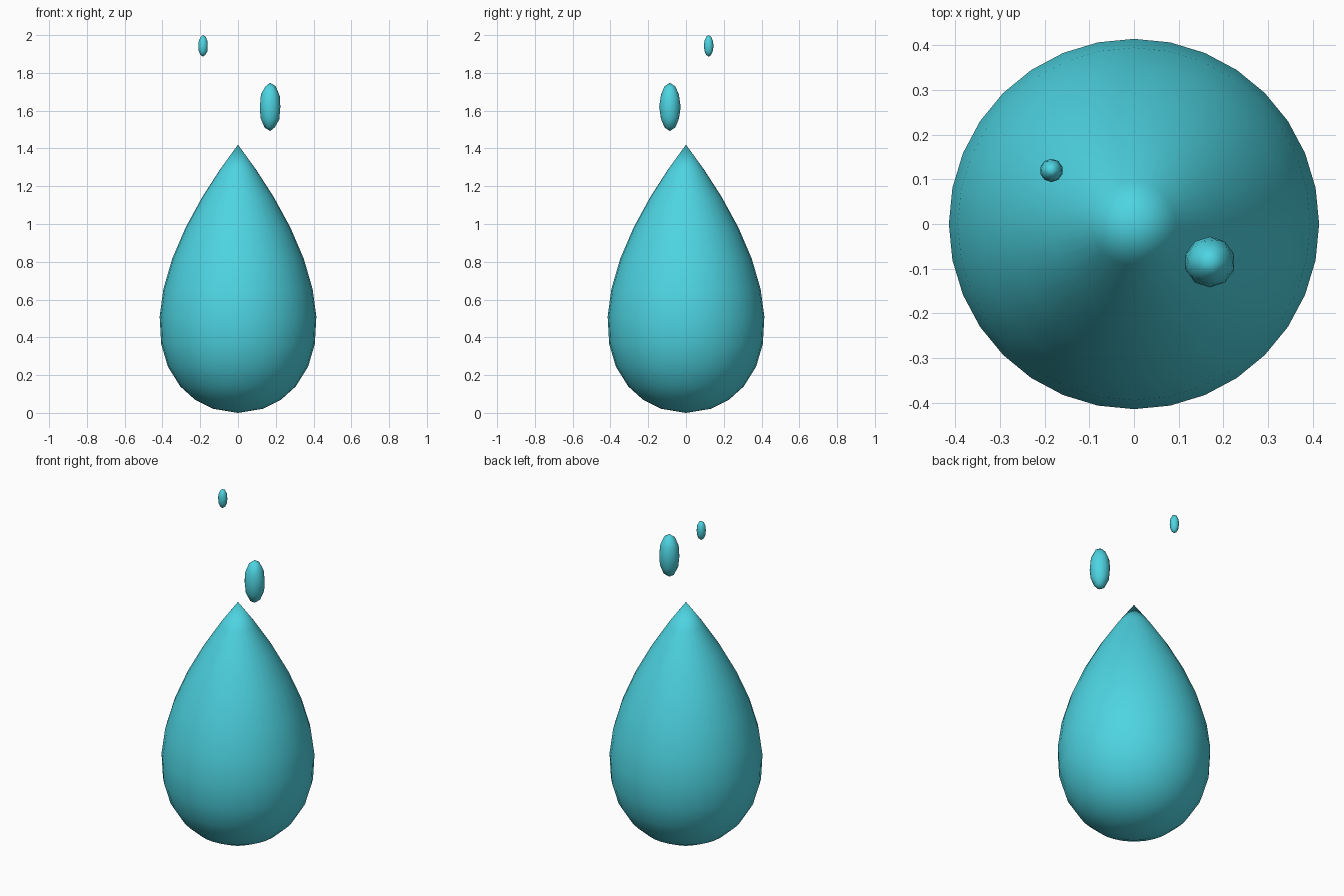
import bpy, bmesh, math
from mathutils import Matrix

if "Cube" in bpy.data.objects:
    bpy.data.objects.remove(bpy.data.objects["Cube"])

water = bpy.data.materials.new("water_cyan")
water.diffuse_color = (0.075, 0.66, 0.76, 1)
water.use_nodes = True
water.node_tree.nodes["Principled BSDF"].inputs["Base Color"].default_value = water.diffuse_color


def finish(bm, name):
    bmesh.ops.recalc_face_normals(bm, faces=bm.faces)
    for f in bm.faces:
        f.smooth = True
    mesh = bpy.data.meshes.new(name)
    bm.to_mesh(mesh)
    bm.free()
    mesh.materials.append(water)
    obj = bpy.data.objects.new(name, mesh)
    bpy.context.collection.objects.link(obj)
    return obj


# Main drop: teardrop curve r = a sin(t) sin(t/2), spun in 32 sides
HEIGHT, WIDTH, SIDES = 1.42, 0.54, 32
levels = [0.022, 0.07, 0.14, 0.245, 0.365, 0.51, 0.656, 0.815, 0.98, 1.145, 1.29]
bm = bmesh.new()
rings = []
for z in levels:
    t = math.acos(2 * z / HEIGHT - 1)
    r = WIDTH * math.sin(t) * math.sin(t / 2)
    rings.append([bm.verts.new((r * math.cos(i * math.tau / SIDES),
                                r * math.sin(i * math.tau / SIDES), z))
                  for i in range(SIDES)])
base = bm.verts.new((0, 0, 0))
tip = bm.verts.new((0, 0, HEIGHT))
for i in range(SIDES):
    j = (i + 1) % SIDES
    bm.faces.new((base, rings[0][j], rings[0][i]))
    for lo, hi in zip(rings, rings[1:]):
        bm.faces.new((lo[i], lo[j], hi[j], hi[i]))
    bm.faces.new((rings[-1][i], rings[-1][j], tip))
finish(bm, "main_drop")


# Small stretched droplets above the tip
def droplet(name, centre, radius, half_height):
    bm = bmesh.new()
    place = Matrix.Translation(centre) @ Matrix.Diagonal((radius, radius, half_height, 1))
    bmesh.ops.create_icosphere(bm, subdivisions=2, radius=1, matrix=place)
    finish(bm, name)


droplet("large_droplet", (0.17, -0.085, 1.62), 0.057, 0.128)
droplet("small_droplet", (-0.185, 0.12, 1.943), 0.026, 0.057)
